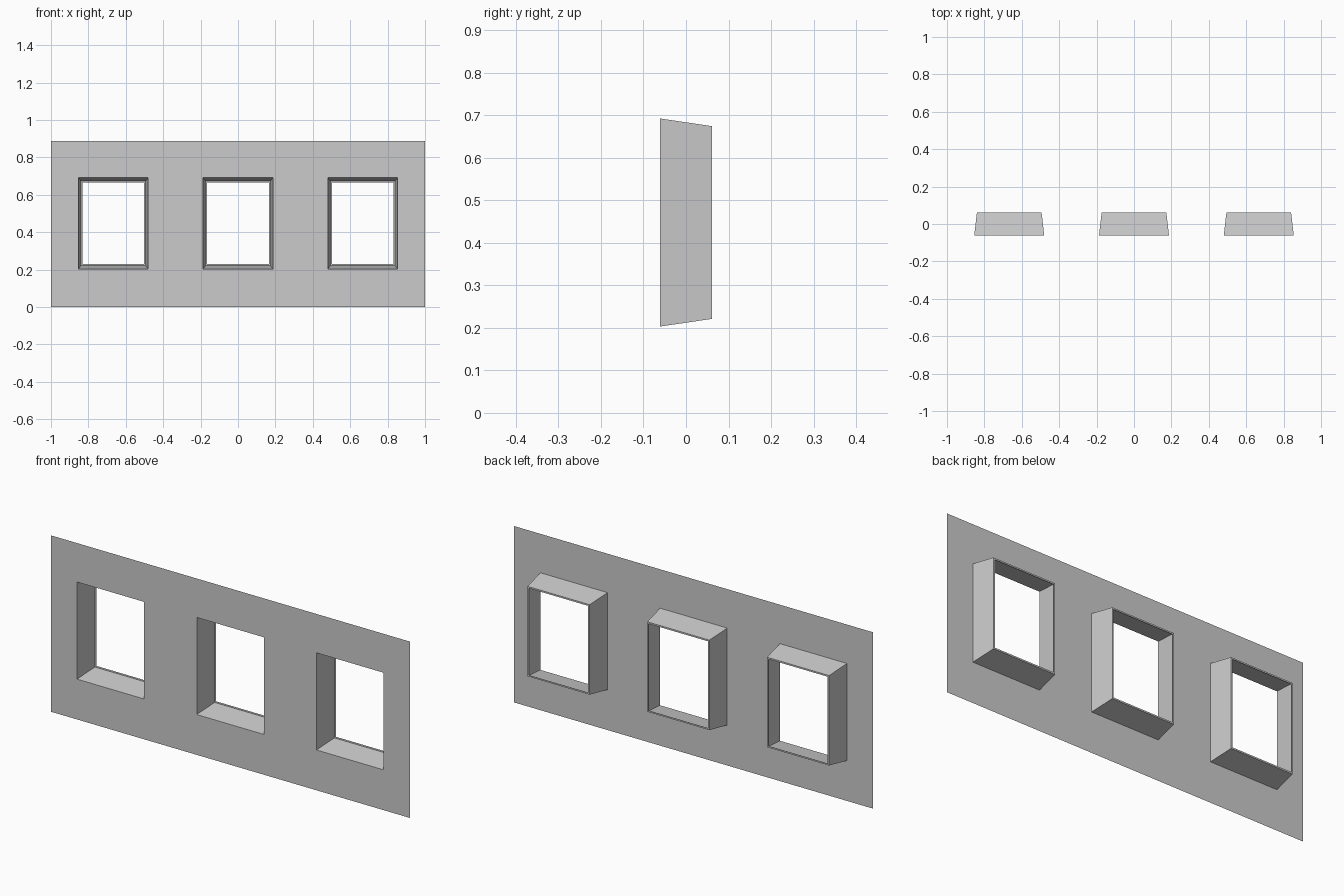
import bpy, bmesh

if "Cube" in bpy.data.objects:
    bpy.data.objects.remove(bpy.data.objects["Cube"])

W, H = 1.0, 0.888            # wall half width, height
YF, YB = -0.061, 0.061       # wall plane, back of the reveals
CENTRES = (-0.667, 0.0, 0.667)
HW, Z0, Z1 = 0.187, 0.203, 0.692   # opening in the wall
TX, TZ = 0.014, 0.018        # taper of the reveal
LIP = 0.008                  # narrow rim at the back


def make_object(name, bm):
    bmesh.ops.remove_doubles(bm, verts=bm.verts, dist=1e-5)
    mesh = bpy.data.meshes.new(name)
    bm.to_mesh(mesh)
    bm.free()
    obj = bpy.data.objects.new(name, mesh)
    bpy.context.collection.objects.link(obj)
    return obj


def loop(bm, cx, inset_x, inset_z, y):
    w, a, b = HW - inset_x, Z0 + inset_z, Z1 - inset_z
    return [bm.verts.new((cx + sx * w, y, z))
            for sx, z in ((-1, a), (1, a), (1, b), (-1, b))]


# Wall sheet: a grid of panels with the window cells left out
bm = bmesh.new()
xs = [-W] + [c + s * HW for c in CENTRES for s in (-1, 1)] + [W]
zs = [0, Z0, Z1, H]
for i in range(len(xs) - 1):
    for j in range(3):
        if i % 2 == 1 and j == 1:
            continue
        bm.faces.new([bm.verts.new((xs[i + a], YF, zs[j + b]))
                      for a, b in ((0, 0), (1, 0), (1, 1), (0, 1))])
make_object("wall_panel", bm)

# Window reveals: tapered sleeve with a thin rim at the back
for n, cx in enumerate(CENTRES):
    bm = bmesh.new()
    rings = [loop(bm, cx, 0, 0, YF),
             loop(bm, cx, TX, TZ, YB),
             loop(bm, cx, TX + LIP, TZ + LIP, YB)]
    for r, s in zip(rings, rings[1:]):
        for k in range(4):
            m = (k + 1) % 4
            bm.faces.new((r[k], r[m], s[m], s[k]))
    make_object(f"window_reveal_{n + 1}", bm)
